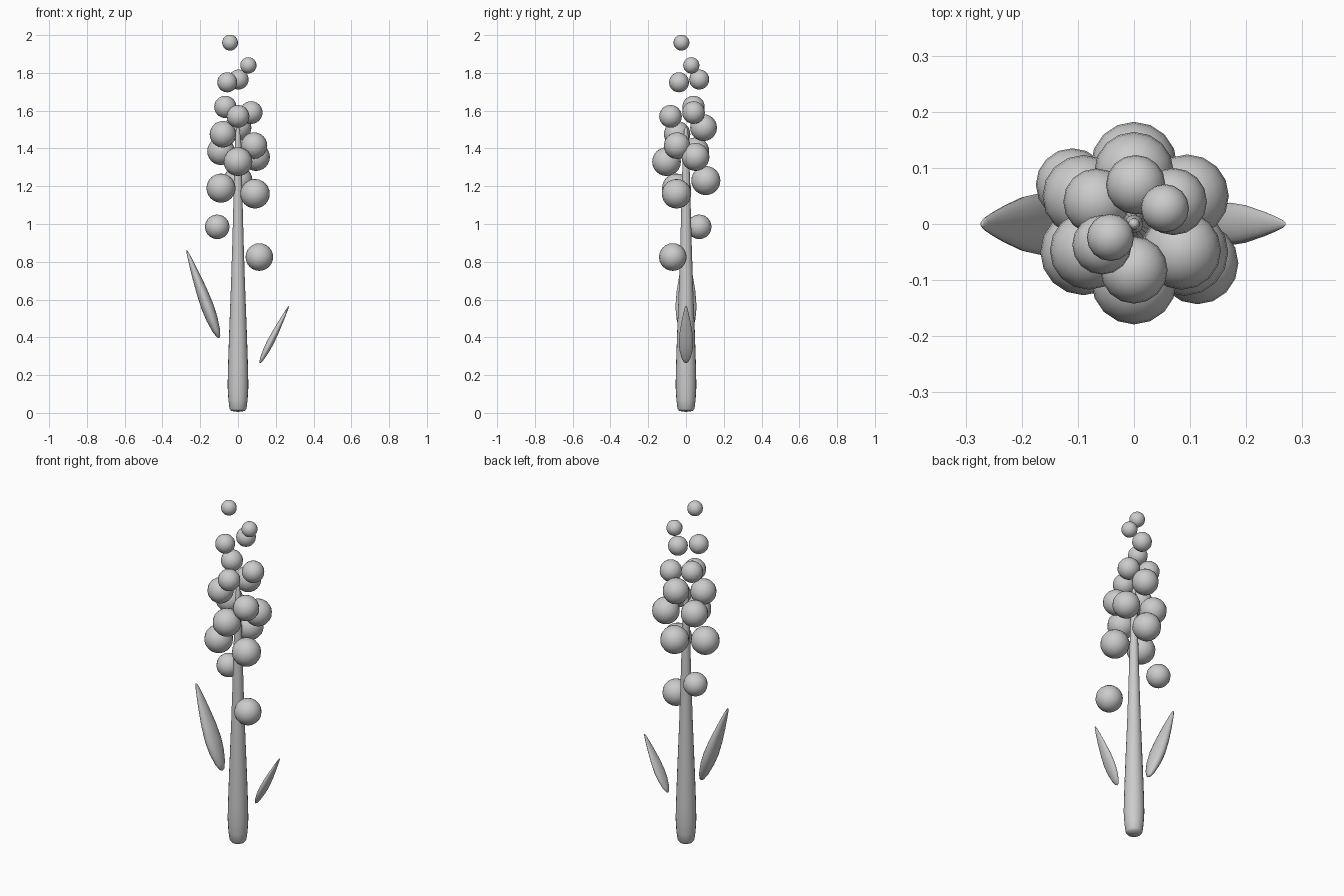
import bpy, bmesh, math
from mathutils import Matrix, Vector

cube = bpy.data.objects.get("Cube")
if cube:
    bpy.data.objects.remove(cube, do_unlink=True)

grey = bpy.data.materials.new("plain_grey")
grey.use_nodes = True
colour = (0.6, 0.6, 0.6, 1)
grey.diffuse_color = colour
grey.node_tree.nodes["Principled BSDF"].inputs["Base Color"].default_value = colour


def finish(bm, name):
    """Turn a bmesh into a smooth grey object."""
    bmesh.ops.recalc_face_normals(bm, faces=bm.faces)
    for f in bm.faces:
        f.smooth = True
    mesh = bpy.data.meshes.new(name)
    bm.to_mesh(mesh)
    bm.free()
    mesh.materials.append(grey)
    obj = bpy.data.objects.new(name, mesh)
    bpy.context.collection.objects.link(obj)
    return obj


def lathe(profile, name, sides=20):
    """Spin (radius, height) points around z."""
    bm = bmesh.new()
    verts = [bm.verts.new((r, 0, z)) for r, z in profile]
    edges = [bm.edges.new(pair) for pair in zip(verts, verts[1:])]
    bmesh.ops.spin(bm, geom=verts + edges, axis=(0, 0, 1), cent=(0, 0, 0),
                   steps=sides, angle=math.tau)
    bmesh.ops.remove_doubles(bm, verts=bm.verts, dist=1e-5)
    return finish(bm, name)


# Tapered stem with a rounded foot
lathe([(0, 0.005), (0.036, 0.01), (0.045, 0.022), (0.051, 0.07), (0.055, 0.14),
       (0.053, 0.24), (0.047, 0.42), (0.037, 0.68), (0.03, 0.9), (0.022, 1.2),
       (0.016, 1.42), (0.01, 1.5), (0, 1.52)], "stem")

# Pointed leaves: base, tip, half thickness, half width
leaf_shape = [(0, 0), (0.3, 0.02), (0.62, 0.09), (0.9, 0.22), (1, 0.36), (0.88, 0.54),
              (0.6, 0.74), (0.36, 0.88), (0.2, 0.96), (0.1, 0.99), (0, 1)]
for name, base, tip, thick, wide in (
        ("right_leaf", (-0.1, 0, 0.395), (-0.272, 0, 0.862), 0.034, 0.056),
        ("left_leaf", (0.115, 0, 0.263), (0.27, 0, 0.567), 0.019, 0.038)):
    base = Vector(base)
    axis = Vector(tip) - base
    leaf = lathe(leaf_shape, name)
    tilt = Matrix.Rotation(math.atan2(axis.x, axis.z), 4, 'Y')
    leaf.data.transform(Matrix.Translation(base) @ tilt
                        @ Matrix.Diagonal((thick, wide, axis.length, 1)))

# Round buds from bottom to top: x, y, z, radius
buds = [
    (0.113, -0.07, 0.825, 0.073), (-0.11, 0.07, 0.985, 0.065),
    (0.09, -0.05, 1.16, 0.078), (-0.09, -0.05, 1.19, 0.077),
    (0, 0.105, 1.23, 0.077), (0, -0.103, 1.33, 0.076),
    (0.095, 0.05, 1.355, 0.074), (-0.09, 0.05, 1.385, 0.073),
    (0.085, -0.047, 1.415, 0.07), (-0.08, -0.047, 1.475, 0.07),
    (0, 0.093, 1.51, 0.071), (0, -0.082, 1.57, 0.06),
    (0.07, 0.04, 1.59, 0.06), (-0.067, 0.04, 1.62, 0.059),
    (-0.057, -0.037, 1.75, 0.053), (0.003, 0.07, 1.765, 0.053),
    (0.055, 0.028, 1.84, 0.043), (-0.042, -0.024, 1.96, 0.042),
]
for i, (x, y, z, r) in enumerate(buds, 1):
    bm = bmesh.new()
    bmesh.ops.create_uvsphere(bm, u_segments=16, v_segments=12, radius=r,
                              matrix=Matrix.Translation((x, y, z)))
    finish(bm, f"bud_{i}")
